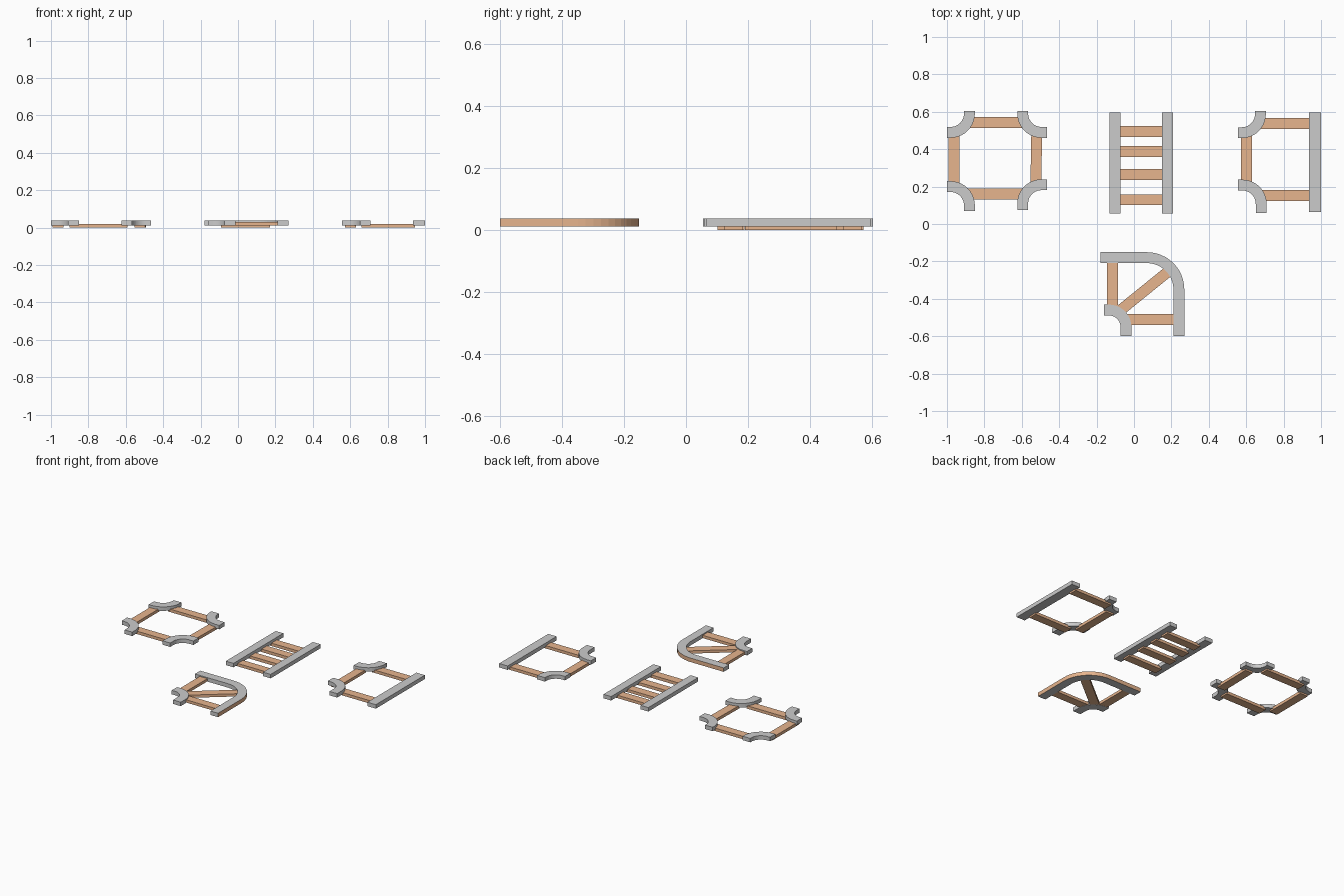
import bpy, bmesh, math
from mathutils import Vector

if "Cube" in bpy.data.objects:
    bpy.data.objects.remove(bpy.data.objects["Cube"])

wood = bpy.data.materials.new("wood")
wood.diffuse_color = (0.8, 0.46, 0.27, 1)
wood.use_nodes = True
wood.node_tree.nodes["Principled BSDF"].inputs["Base Color"].default_value = wood.diffuse_color
RAIL_Z = (0.011, 0.038)
HALF = 0.029


def strip(name, pts, half=HALF, z=RAIL_Z, mats=(None,), left_mat=0):
    """Extruded flat strip following a centre line, mitred at the bends."""
    pts = [Vector(p) for p in pts]
    bm = bmesh.new()
    rings = []
    for i, p in enumerate(pts):
        a = (p - pts[i - 1]).normalized() if i else None
        b = (pts[i + 1] - p).normalized() if i < len(pts) - 1 else None
        a, b = a or b, b or a
        t = (a + b).normalized()
        n = Vector((-t.y, t.x)) * (half / t.dot(a))
        l, r = p + n, p - n
        rings.append([bm.verts.new((q.x, q.y, h)) for q, h in
                      ((l, z[0]), (l, z[1]), (r, z[1]), (r, z[0]))])
    for r0, r1 in zip(rings, rings[1:]):
        for k in range(4):
            f = bm.faces.new((r0[k], r0[(k + 1) % 4], r1[(k + 1) % 4], r1[k]))
            if k == 0:
                f.material_index = left_mat
    bm.faces.new(rings[0])
    bm.faces.new(rings[-1])
    bmesh.ops.recalc_face_normals(bm, faces=bm.faces[:])
    me = bpy.data.meshes.new(name)
    bm.to_mesh(me)
    bm.free()
    for m in mats:
        me.materials.append(m)
    ob = bpy.data.objects.new(name, me)
    bpy.context.collection.objects.link(ob)
    return ob


def bend(name, xe, ym, xm, ye, r, steps=10, **kw):
    """Rail running along y=ym from x=xe, turning, then along x=xm to y=ye."""
    dx, dy = math.copysign(1, xe - xm), math.copysign(1, ye - ym)
    cx, cy = xm + dx * r, ym + dy * r
    arc = [(cx - dx * r * math.sin(t), cy - dy * r * math.cos(t))
           for t in (math.pi / 2 * i / steps for i in range(steps + 1))]
    return strip(name, [(xe, ym)] + arc + [(xm, ye)], **kw)


def tie(name, p, q, z=(0.0, 0.02)):
    return strip(name, [p, q], 0.029, z, (wood,))


# Crossing: four corner rails and four ties
for i, (xe, ym, xm, ye) in enumerate([(-1, 0.49, -0.88, 0.603), (-0.465, 0.49, -0.595, 0.603),
                                      (-1, 0.20, -0.88, 0.07), (-0.465, 0.21, -0.595, 0.075)]):
    bend(f"crossing_rail_{i}", xe, ym, xm, ye, 0.1)
tie("crossing_tie_back", (-0.89, 0.543), (-0.59, 0.543))
tie("crossing_tie_front", (-0.90, 0.16), (-0.59, 0.16))
tie("crossing_tie_left", (-0.963, 0.19), (-0.963, 0.485))
tie("crossing_tie_right", (-0.525, 0.21), (-0.52, 0.485))

# Straight track: two rails and four ties
for side, x in (("left", -0.102), ("right", 0.18)):
    strip(f"straight_rail_{side}", [(x, 0.055), (x, 0.595)])
for i, y in enumerate((0.13, 0.265, 0.388, 0.495)):
    tie(f"straight_tie_{i}", (-0.09, y), (0.17, y))

# T junction: one long rail, two corner rails, three ties
strip("junction_rail_long", [(0.967, 0.065), (0.967, 0.595)], 0.032)
bend("junction_rail_back", 0.555, 0.488, 0.676, 0.603, 0.1)
bend("junction_rail_front", 0.555, 0.208, 0.68, 0.06, 0.1)
tie("junction_tie_back", (0.66, 0.538), (0.945, 0.538))
tie("junction_tie_front", (0.66, 0.153), (0.945, 0.153))
tie("junction_tie_left", (0.602, 0.19), (0.602, 0.485))

# Curve: wide outer rail with wooden outer wall, small inner rail, three ties
bend("curve_rail_outer", -0.18, -0.18, 0.24, -0.6, 0.17, steps=12,
     mats=(None, wood), left_mat=1)
bend("curve_rail_inner", -0.16, -0.46, -0.043, -0.6, 0.09)
CZ = (0.012, 0.031)
tie("curve_tie_left", (-0.115, -0.2), (-0.115, -0.45), CZ)
tie("curve_tie_right", (-0.055, -0.51), (0.22, -0.51), CZ)
tie("curve_tie_diagonal", (-0.075, -0.463), (0.182, -0.255), CZ)
